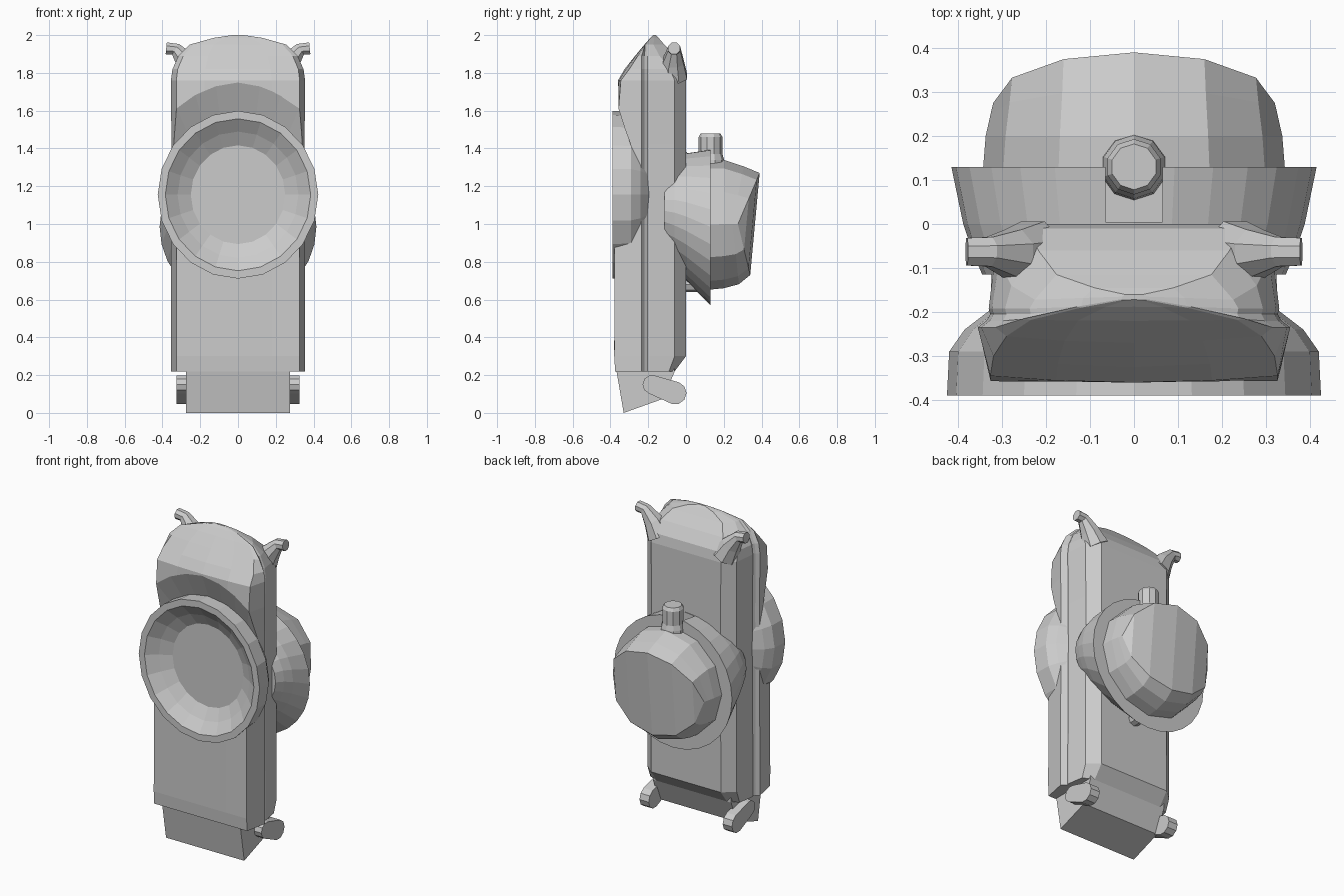
import bpy, bmesh
from math import sin, cos, pi, tau
from mathutils import Vector

if "Cube" in bpy.data.objects:
    bpy.data.objects.remove(bpy.data.objects["Cube"])


def finish(name, bm):
    bmesh.ops.remove_doubles(bm, verts=bm.verts, dist=1e-5)
    bmesh.ops.recalc_face_normals(bm, faces=bm.faces)
    me = bpy.data.meshes.new(name)
    bm.to_mesh(me)
    bm.free()
    ob = bpy.data.objects.new(name, me)
    bpy.context.collection.objects.link(ob)
    return ob


def loft_bm(rings, start=True, end=True):
    bm = bmesh.new()
    vs = [[bm.verts.new(p) for p in r] for r in rings]
    n = len(vs[0])
    for a, b in zip(vs, vs[1:]):
        for i in range(n):
            j = (i + 1) % n
            bm.faces.new((a[i], a[j], b[j], b[i]))
    if start:
        bm.faces.new(vs[0][::-1])
    if end:
        bm.faces.new(vs[-1])
    return bm, vs


def loft(name, rings):
    return finish(name, loft_bm(rings)[0])


def ellipse(y, cz, rx, rz, n):
    return [(rx * cos(tau * i / n), y, cz + rz * sin(tau * i / n)) for i in range(n)]


def side_extrude(name, prof, x0, x1):
    return loft(name, [[(x, y, z) for y, z in prof] for x in (x0, x1)])


def cut(ob, cutter):
    cutter.hide_render = True
    cutter.hide_viewport = True
    m = ob.modifiers.new(cutter.name, 'BOOLEAN')
    m.operation = 'DIFFERENCE'
    m.solver = 'EXACT'
    m.object = cutter


def tube(name, path, n):
    # path entries: centre, radius; ring planes follow the path direction
    pts = [Vector(p) for p, r in path]
    rings = []
    for i, (p, r) in enumerate(path):
        d = (pts[min(i + 1, len(pts) - 1)] - pts[max(i - 1, 0)]).normalized()
        u = d.cross(Vector((0, 1, 0))).normalized()
        v = d.cross(u)
        rings.append([pts[i] + r * (u * cos(tau * (k + .5) / n) + v * sin(tau * (k + .5) / n))
                      for k in range(n)])
    return loft(name, rings)


# tall body: sections (z, front y, front corner y, back corner y, back y, half width)
sections = [(.22, -.375, -.375, -.09, -.06, .355), (.30, -.38, -.38, -.06, 0, .355),
            (1.42, -.378, -.375, -.06, 0, .352), (1.6, -.365, -.358, -.06, 0, .354),
            (1.76, -.36, -.345, -.06, 0, .355), (1.82, -.325, -.30, -.085, -.01, .347),
            (1.89, -.27, -.255, -.14, -.06, .315), (1.95, -.22, -.218, -.172, -.115, .255),
            (1.985, -.188, -.19, -.168, -.145, .13), (2.0, -.172, -.173, -.165, -.16, .03)]
rings = []
for z, yf, yc, yk, yb, w in sections:
    c = lambda y: min(max(y, yc + .002), yk - .002)
    half = [(.5 * w, yf * .7 + yc * .3), (.92 * w, yc), (w, c(-.235)), (.945 * w, c(-.22)),
            (.92 * w, c(-.205)), (.93 * w, c(-.192)), (.885 * w, yk), (.69 * w, yb)]
    rings.append([(x, y, z) for x, y in half] + [(-x, y, z) for x, y in half[::-1]]
                 + [(0, yf, z)])
body = loft("body", rings)

# conical relief in the face above the dish, and the hollow behind the dish
N = 14
relief = loft("relief_cutter", [[(rx * cos(pi * i / N), y, 1.15 + rz * sin(pi * i / N))
                                for i in range(N + 1)]
                               for y, rx, rz in ((-.42, .6, .68), (-.365, .53, .61), (-.29, .43, .43))])
cut(body, relief)
hollow = loft("hollow_cutter", [ellipse(y, 1.155, r, r * 1.045, 20) for y, r in
                                ((-.43, .405), (-.37, .395), (-.335, .335), (-.275, .265))])
cut(body, hollow)

# front dish
loft("front_dish", [ellipse(y, 1.155, r, r * 1.045, 20) for y, r in
                    ((-.19, .32), (-.24, .385), (-.29, .42), (-.39, .425),
                     (-.39, .385), (-.34, .32), (-.30, .25))])

# rear collar with a notch for the knob
collar = loft("rear_collar", [ellipse(y, cz, rx, rz, 28) for y, cz, rx, rz in
                              ((-.115, 1.07, .345, .26), (-.06, 1.06, .368, .305),
                               (0, 1.04, .388, .34), (.13, .985, .415, .415))])
notch = side_extrude("notch_cutter", [(.005, 1.3), (.2, 1.3), (.2, 1.5), (.005, 1.5)], -.065, .065)
cut(collar, notch)

# rear dome, its slanted face made of vertical strips
n = 12
rim = []
for x, y, z in ellipse(0, 1.0, .32, .27, n):
    s = (z - 1.0) / .27
    rim.append((x, .275 + (.115 if s > 0 else .065) * abs(s), z))
bm, vs = loft_bm([ellipse(.10, .995, .345, .345, n), ellipse(.20, 1.0, .337, .34, n),
                  [(x * 1.02, (y + .2) / 2 + .01, 1.0 + (z - 1.0) * (1.13 if z > 1 else 1.18))
                   for x, y, z in rim], rim], end=False)
r = vs[-1]
for i in range(n // 2):
    bm.faces.new(list(dict.fromkeys((r[i], r[i + 1], r[(n - i - 1) % n], r[(n - i) % n]))))
finish("rear_dome", bm)

# knob on top of the dome and small peg under it
tube("top_knob", [((0, .13, 1.2), .085), ((0, .13, 1.34), .072), ((0, .13, 1.37), .063),
                  ((0, .13, 1.46), .063), ((0, .13, 1.48), .052)], 10)
loft("lower_peg", [ellipse(y, .68, .04, .04, 8) for y in (-.02, .13)])

# tapered foot
side_extrude("foot", [(-.378, .28), (-.33, 0), (-.12, .075), (-.06, .22), (-.06, .28)], -.275, .275)

# pairs: top horns and lower lugs
lug = []
for cy, cz, rad, a0 in ((-.18, .15, .05, pi * .395), (-.057, .105, .06, -pi * .605)):
    lug += [(cy + rad * cos(a0 + pi * k / 5), cz + rad * sin(a0 + pi * k / 5)) for k in range(6)]
for side, s in (("left", -1), ("right", 1)):
    tube("horn_" + side, [((s * .23, -.068, 1.78), .08), ((s * .275, -.068, 1.86), .06),
                          ((s * .33, -.063, 1.925), .036), ((s * .38, -.063, 1.93), .034)], 8)
    side_extrude("lug_" + side, lug, s * .26, s * .325)
